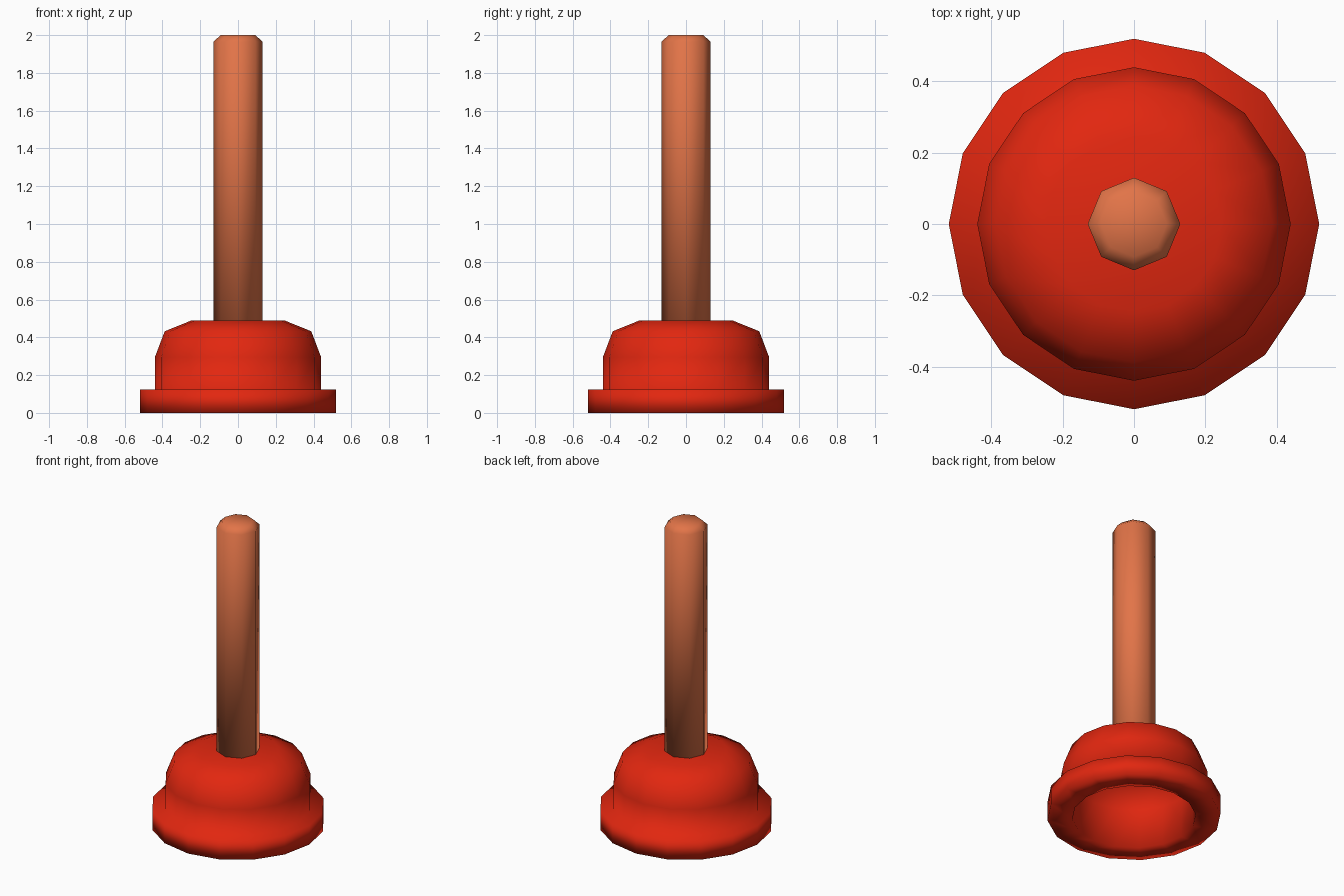
import bpy, bmesh, math

if "Cube" in bpy.data.objects:
    bpy.data.objects.remove(bpy.data.objects["Cube"])


def material(name, rgb):
    m = bpy.data.materials.new(name)
    m.diffuse_color = (*rgb, 1.0)
    m.use_nodes = True
    m.node_tree.nodes["Principled BSDF"].inputs["Base Color"].default_value = m.diffuse_color
    return m


def lathe(name, profile, sides, mat):
    """Revolve (radius, height) points around z; radius 0 closes to a point."""
    bm = bmesh.new()
    rings = []
    for r, z in profile:
        if r == 0:
            rings.append([bm.verts.new((0, 0, z))] * sides)
        else:
            rings.append([bm.verts.new((r * math.cos(math.tau * i / sides),
                                        r * math.sin(math.tau * i / sides), z))
                          for i in range(sides)])
    for a, b in zip(rings, rings[1:]):
        for i in range(sides):
            j = (i + 1) % sides
            bm.faces.new(list(dict.fromkeys((a[i], a[j], b[j], b[i]))))
    bmesh.ops.recalc_face_normals(bm, faces=bm.faces)
    for f in bm.faces:
        f.smooth = True
    mesh = bpy.data.meshes.new(name)
    bm.to_mesh(mesh)
    bm.free()
    mesh.materials.append(mat)
    obj = bpy.data.objects.new(name, mesh)
    bpy.context.collection.objects.link(obj)
    return obj


red = material("red rubber", (0.76, 0.02, 0.005))
wood = material("orange wood", (0.76, 0.175, 0.065))

# Hollow rubber cup: inner ceiling, inner wall, rim, outer dome
lathe("rubber_cup", [(0, 0.42), (0.2, 0.42), (0.32, 0.375), (0.37, 0.26),
                     (0.37, 0), (0.52, 0), (0.52, 0.125), (0.44, 0.125),
                     (0.44, 0.295), (0.388, 0.432), (0.245, 0.49), (0, 0.49)],
      16, red)

# Straight handle with chamfered top
lathe("handle", [(0, 0.46), (0.13, 0.46), (0.13, 1.965), (0.092, 2.0), (0, 2.0)],
      8, wood)
